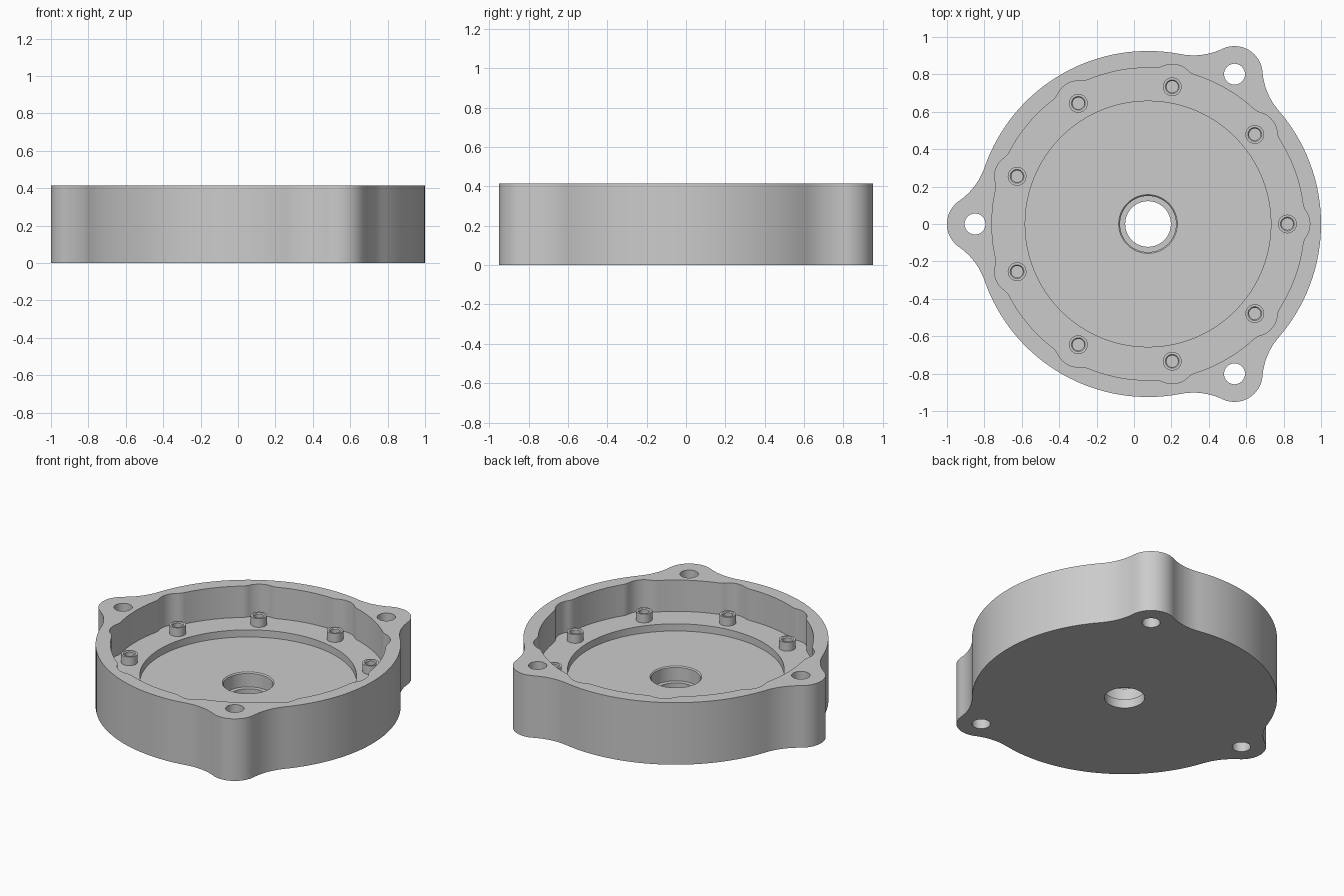
import bpy, bmesh
from math import sin, cos, acos, atan2, pi, radians, hypot
from mathutils import Vector

if "Cube" in bpy.data.objects:
    bpy.data.objects.remove(bpy.data.objects["Cube"])

CX = 0.075          # axis of the round body
HEIGHT = 0.415

grey = bpy.data.materials.new("plain_grey")
grey.use_nodes = True
grey.diffuse_color = (0.6, 0.6, 0.6, 1)
grey.node_tree.nodes["Principled BSDF"].inputs["Base Color"].default_value = (0.6, 0.6, 0.6, 1)


def arc(cx, cy, r, a0, a1, n):
    return [(cx + r * cos(a0 + (a1 - a0) * i / n), cy + r * sin(a0 + (a1 - a0) * i / n))
            for i in range(n + 1)]


def circle(x, y, r, n=48):
    return arc(x, y, r, 0, 2 * pi, n)[:-1]


def lobed_outline(R, d, r, fillet, count, start):
    """Circle R with round lobes (radius r at distance d) blended by fillets."""
    e = R + fillet
    t = acos((e * e + d * d - (r + fillet) ** 2) / (2 * e * d))
    fx, fy = e * cos(t), e * sin(t)
    b = atan2(fy, fx - d)              # lobe tangent direction
    step = 2 * pi / count
    unit = arc(d, 0, r, -b, b, 20)
    unit += arc(fx, fy, fillet, b - pi, t - pi, 12)[1:]
    unit += arc(0, 0, R, t, step - t, max(8, 96 // count))[1:]
    unit += arc(e * cos(step - t), e * sin(step - t), fillet,
                step - t + pi, step - b + pi, 12)[1:-1]
    pts = []
    for k in range(count):
        c, s = cos(start + k * step), sin(start + k * step)
        pts += [(CX + x * c - y * s, x * s + y * c) for x, y in unit]
    return pts


def finish(name, bm):
    bmesh.ops.remove_doubles(bm, verts=bm.verts, dist=1e-5)
    bmesh.ops.recalc_face_normals(bm, faces=bm.faces)
    mesh = bpy.data.meshes.new(name)
    bm.to_mesh(mesh)
    bm.free()
    mesh.materials.append(grey)
    ob = bpy.data.objects.new(name, mesh)
    bpy.context.scene.collection.objects.link(ob)
    return ob


def prism(name, pts, z0, z1):
    bm = bmesh.new()
    face = bm.faces.new([bm.verts.new((x, y, z0)) for x, y in pts])
    ext = bmesh.ops.extrude_face_region(bm, geom=[face])
    top = [v for v in ext["geom"] if isinstance(v, bmesh.types.BMVert)]
    bmesh.ops.translate(bm, verts=top, vec=Vector((0, 0, z1 - z0)))
    return finish(name, bm)


def lathe(name, profile, x, y, n=32):
    bm = bmesh.new()
    rings = [[bm.verts.new((x + r * cos(2 * pi * i / n), y + r * sin(2 * pi * i / n), z))
              for i in range(n)] for r, z in profile]
    for lo, hi in zip(rings, rings[1:]):
        for i in range(n):
            j = (i + 1) % n
            bm.faces.new((lo[i], lo[j], hi[j], hi[i]))
    bm.faces.new(rings[0])
    bm.faces.new(rings[-1])
    return finish(name, bm)


def activate(ob):
    bpy.ops.object.select_all(action='DESELECT')
    ob.select_set(True)
    bpy.context.view_layer.objects.active = ob


def cut(target, cutter):
    cutter.hide_render = True
    mod = target.modifiers.new("cut", 'BOOLEAN')
    mod.operation = 'DIFFERENCE'
    mod.solver = 'EXACT'
    mod.object = cutter
    activate(target)
    bpy.ops.object.modifier_apply(modifier=mod.name)
    bpy.data.objects.remove(cutter)


# Housing with three mounting ears
housing = prism("housing", lobed_outline(0.925, 0.925, 0.15, 0.36, 3, pi / 3), 0, HEIGHT)

# Scalloped cavity, round floor recess and stepped centre bore
cut(housing, prism("cavity_cutter", lobed_outline(0.835, 0.745, 0.12, 0.1, 9, 0), 0.205, 0.6))
cut(housing, prism("recess_cutter", circle(CX, 0, 0.657, 96), 0.157, 0.5))
cut(housing, lathe("bore_cutter", [(0.122, -0.1), (0.122, 0.06), (0.15, 0.06),
                                   (0.15, 0.15), (0.158, 0.158), (0.158, 0.3)], CX, 0, 64))

# Holes through the ears
for k in range(3):
    a = pi / 3 + k * 2 * pi / 3
    cut(housing, prism("ear_hole_cutter",
                       circle(CX + 0.925 * cos(a), 0.925 * sin(a), 0.056, 32), -0.1, 0.6))

# Ring of nine hollow screw bosses
parts = [housing]
for k in range(9):
    a = k * 2 * pi / 9
    parts.append(lathe(f"screw_boss_{k + 1}",
                       [(0.05, 0.2), (0.05, 0.263), (0.037, 0.263), (0.031, 0.257), (0.031, 0.21)],
                       CX + 0.745 * cos(a), 0.745 * sin(a)))

for ob in parts:
    activate(ob)
    bpy.ops.object.shade_smooth_by_angle(angle=radians(30))
